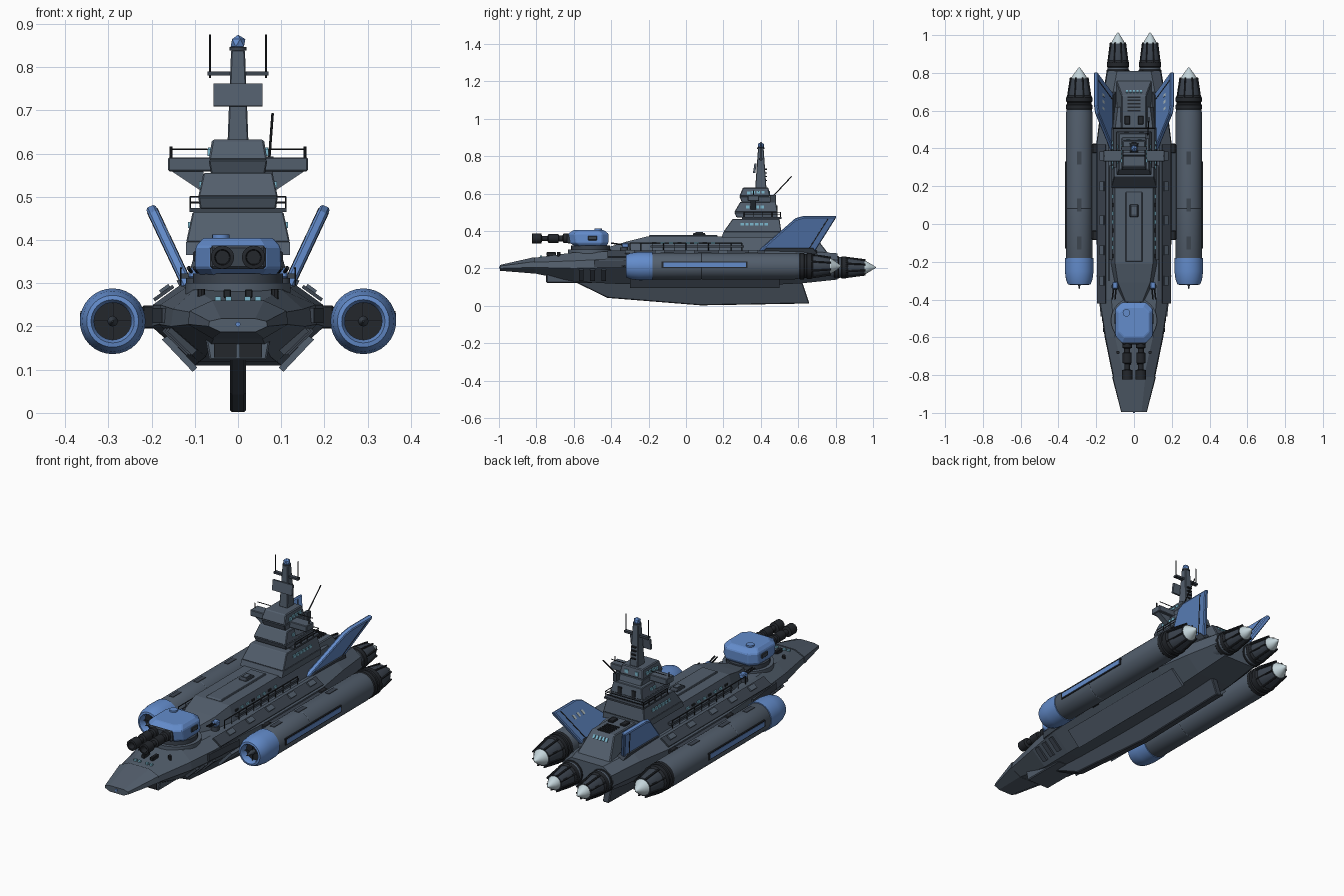
import bpy, bmesh, math
from mathutils import Vector, Matrix

if "Cube" in bpy.data.objects:
    bpy.data.objects.remove(bpy.data.objects["Cube"])

def mat(name, r, g, b):
    m = bpy.data.materials.new(name)
    m.diffuse_color = (r, g, b, 1)
    m.use_nodes = True
    m.node_tree.nodes["Principled BSDF"].inputs["Base Color"].default_value = m.diffuse_color
    return m
GREY = mat("hull grey", .085, .112, .15)
DGREY = mat("trim grey", .045, .058, .078)
DARK = mat("gunmetal black", .017, .02, .025)
BLUE = mat("accent blue", .125, .262, .6)
PALE = mat("exhaust pale", .55, .66, .7)
GLASS = mat("window cyan", .2, .48, .62)

def finish(name, bm, m, smooth=False, bevel=0):
    bmesh.ops.recalc_face_normals(bm, faces=bm.faces)
    me = bpy.data.meshes.new(name)
    bm.to_mesh(me); bm.free()
    o = bpy.data.objects.new(name, me)
    bpy.context.collection.objects.link(o)
    me.materials.append(m)
    if bevel:
        b = o.modifiers.new("bevel", 'BEVEL')
        b.width, b.segments, b.limit_method = bevel, 1, 'ANGLE'
    if smooth:
        bpy.ops.object.select_all(action='DESELECT')
        o.select_set(True)
        bpy.context.view_layer.objects.active = o
        bpy.ops.object.shade_smooth_by_angle(angle=math.radians(32))
    return o

def loft(name, rings, m, **k):
    bm = bmesh.new()
    vs = [[bm.verts.new(p) for p in r] for r in rings]
    n = len(vs[0])
    for a, b in zip(vs, vs[1:]):
        for i in range(n):
            bm.faces.new((a[i], a[(i+1) % n], b[(i+1) % n], b[i]))
    bm.faces.new(vs[0]); bm.faces.new(vs[-1])
    return finish(name, bm, m, **k)

def hull_loft(name, secs, m, **k):
    # each section: y, then half-profile (x, z) points from top to bottom
    return loft(name, [[(x, y, z) for x, z in h] + [(-x, y, z) for x, z in reversed(h)] for y, *h in secs], m, **k)

def tier(name, z0, z1, w0, w1, ya, yb, yat, ybt, m=GREY, cx=0, **k):
    r = lambda w, a, b, z: [(cx-w, a, z), (cx+w, a, z), (cx+w, b, z), (cx-w, b, z)]
    return loft(name, [r(w0, ya, yb, z0), r(w1, yat, ybt, z1)], m, **k)

def box(name, c, s, m=GREY, rot=None, **k):
    bm = bmesh.new()
    M = Matrix.Translation(c) @ (rot or Matrix()) @ Matrix.Diagonal((*s, 1))
    bmesh.ops.create_cube(bm, size=1, matrix=M)
    return finish(name, bm, m, **k)

def rod(name, a, b, r, m=DARK, r2=None, n=8):
    a, b = Vector(a), Vector(b)
    d = b - a
    bm = bmesh.new()
    M = Matrix.Translation((a+b)/2) @ d.to_track_quat('Z', 'Y').to_matrix().to_4x4()
    bmesh.ops.create_cone(bm, cap_ends=True, segments=n, radius1=r, radius2=r if r2 is None else r2, depth=d.length, matrix=M)
    return finish(name, bm, m, smooth=n > 8)

def lathe(name, cx, cz, prof, m, n=32):
    # profile of (radius, y) turned about a lengthwise axis
    return loft(name, [[(cx+r*math.cos(2*math.pi*i/n), y, cz+r*math.sin(2*math.pi*i/n)) for i in range(n)] for r, y in prof], m, smooth=True)

# Hull, nose and keel
hull_loft("hull", [
    (-.82, (.05, .255), (.105, .232), (.11, .205), (.055, .175)),
    (-.6, (.1, .285), (.15, .24), (.155, .2), (.075, .13)),
    (-.4, (.12, .29), (.18, .25), (.183, .205), (.09, .118)),
    (-.05, (.135, .295), (.197, .25), (.2, .2), (.1, .11)),
    (.42, (.135, .295), (.197, .25), (.2, .2), (.1, .11)),
    (.62, (.125, .295), (.17, .255), (.175, .195), (.1, .12)),
    (.81, (.09, .28), (.14, .245), (.145, .19), (.09, .14))], GREY)
hull_loft("nose", [
    (-.995, (.04, .218), (.066, .212), (.068, .2), (.04, .187)),
    (-.81, (.06, .26), (.112, .236), (.116, .205), (.06, .172))], GREY)
rod("nose_lamp", (0, -1, .205), (0, -.985, .205), .006, BLUE)
keel = [(-.6, .13), (-.42, .05), (.08, .01), (.66, .02), (.62, .13)]
loft("keel", [[(x, y, z if z > .1 else z-.008) for y, z in keel] for x in (-.018, .018)], DGREY, bevel=.004)
# Chin intake with two dark mouths
tier("chin_intake", .122, .2, .066, .08, -.745, -.5, -.745, -.5, bevel=.004)
for s in (1, -1):
    box("chin_mouth", (s*.03, -.746, .145), (.052, .006, .034), DARK)
    # Lower side plates, ribs and shoulder bands
    loft("bilge_plate", [[(s*x, y, z) for x, z in ((.163, .178), (.176, .17), (.105, .095), (.094, .105))] for y in (-.3, .5)], GREY)
    for y in (-.56, -.5, -.44):
        box("side_rib", (s*(.128+.1*(y+.56)), y, .168), (.02, .026, .08), DGREY, Matrix.Rotation(s*.8, 4, 'Y'))
    box("shoulder_band", (s*.172, .0, .277), (.055, .84, .008), DGREY, Matrix.Rotation(s*.62, 4, 'Y'))
    for y in (-.3, -.14, .02, .2, .36):
        box("shoulder_block", (s*.168, y, .285), (.026, .05, .014), GREY, Matrix.Rotation(s*.62, 4, 'Y'))
    box("side_step", (s*.172, -.38, .225), (.03, .22, .035), DGREY, Matrix.Rotation(-s*.1, 4, 'Z'))

# Long deckhouse with roof hatch and aft house
hull_loft("deckhouse", [
    (-.41, (.045, .315), (.055, .28)),
    (-.31, (.085, .345), (.105, .28)),
    (-.21, (.1, .37), (.125, .28)),
    (.5, (.1, .37), (.125, .28)),
    (.62, (.085, .36), (.11, .28))], GREY)
tier("roof_plate", .369, .378, .045, .042, -.2, .17, -.195, .165, bevel=.002)
tier("roof_hatch", .377, .39, .024, .02, .035, .105, .04, .1, DGREY, bevel=.003)
box("hatch_lid", (0, .07, .391), (.024, .04, .004), GREY)
tier("aft_house", .28, .385, .095, .065, .48, .76, .48, .68, bevel=.004)
for i in range(5):
    box("aft_vent", (0, .6+i*.018, .387), (.07, .008, .006), DARK)
    box("aft_light", (-.036+i*.018, .701, .361), (.011, .018, .005), GLASS, Matrix.Rotation(-.92, 4, 'X'))
for s in (1, -1):
    box("aft_hatch", (s*.035, .55, .388), (.03, .045, .012), DARK, bevel=.003)
    # Side galleries with windows
    box("gallery", (s*.122, .06, .317), (.022, .5, .012), DGREY)
    rod("gallery_rail", (s*.132, -.3, .335), (s*.132, .3, .335), .0025)
    for i in range(11):
        rod("rail_post", (s*.132, -.3+i*.06, .295), (s*.132, -.3+i*.06, .335), .002, n=6)
    for i in range(8):
        box("deck_window", (s*.1125, -.17+i*.045, .335), (.006, .022, .01), GLASS if i % 3 else DARK)

# Nacelles, pylons and engines
def nozzle(cx, cz, y, r):
    lathe("engine_collar", cx, cz, [(r*.9, y-.03), (r*1.04, y-.02), (r*1.04, y), (r*.95, y+.004), (r*.95, y+.014), (r*1.02, y+.018), (r*1.02, y+.04), (r*.9, y+.05)], DARK)
    lathe("engine_nozzle", cx, cz, [(r*.9, y+.045), (r*.92, y+.06), (r*.68, y+.14), (r*.58, y+.14), (r*.58, y+.1)], DGREY, 16)
    lathe("exhaust_cone", cx, cz, [(r*.58, y+.1), (r*.6, y+.145), (r*.42, y+.165), (r*.2, y+.185), (.002, y+.2)], PALE, 24)
    for i in range(8):
        a = i*math.pi/4+.39
        p = lambda q, yy: (cx+q*math.cos(a), yy, cz+q*math.sin(a))
        rod("nozzle_strut", p(r*.97, y+.04), p(r*.72, y+.145), .005, DARK, n=6)

for s in (1, -1):
    cx, cz = s*.29, .212
    lathe("nacelle_body", cx, cz, [(.069, -.185), (.071, -.18), (.071, .08), (.069, .083), (.071, .086), (.071, .58), (.066, .61), (.062, .66)], GREY)
    lathe("nacelle_intake", cx, cz, [(.043, -.25), (.043, -.31), (.05, -.322), (.06, -.32), (.07, -.295), (.076, -.25), (.075, -.18), (.06, -.178)], BLUE)
    lathe("intake_fan", cx, cz, [(.044, -.285), (.044, -.25)], DARK)
    lathe("intake_hub", cx, cz, [(.002, -.345), (.006, -.325), (.012, -.3), (.012, -.28)], DGREY, 16)
    for d in ((.084, .006, .003), (.003, .006, .084)):
        box("intake_vane", (cx, -.296, cz), d, DGREY)
    box("nacelle_stripe", (cx+s*.07, .1, .219), (.012, .44, .024), BLUE)
    box("stripe_frame", (cx+s*.069, .1, .219), (.01, .46, .034), DARK)
    for y in (-.1, .1, .35):
        box("nacelle_panel", (cx, y, cz+.0705), (.024, .07, .004), DGREY)
    nozzle(cx, cz, .63, .068)
    box("pylon", (s*.2, .17, .222), (.055, .5, .042), DGREY, bevel=.005)
    for y in (-.06, .4):
        box("pylon_clamp", (s*.207, y, .222), (.03, .05, .054), DARK, bevel=.004)
    lathe("main_engine", s*.085, .205, [(.055, .74), (.058, .8), (.054, .84)], GREY)
    nozzle(s*.085, .205, .815, .058)

    # Canted tail fins with rudder seam and markings
    def fin(t, y, off):
        return (s*(.117+.086*t+.914*off), y, .295+.183*t-.406*off)
    shape = [(0, .39), (.93, .585), (1, .63), (1, .805), (0, .69)]
    loft("tail_fin", [[fin(t, y, o) for t, y in shape] for o in (-.012, .012)], BLUE, bevel=.005)
    loft("rudder_seam", [[fin(t, y, o) for t, y in ((.05, .652), (.95, .756), (.95, .762), (.05, .658))] for o in (-.0135, .0135)], DARK)
    loft("fin_root", [[fin(t, y, o) for t, y in ((-.05, .4), (.1, .43), (.1, .68), (-.05, .7))] for o in (-.018, .018)], DGREY)
    for i in range(3):
        y = .6+i*.035
        loft("fin_mark", [[fin(t, yy, o) for t, yy in ((.6, y), (.72, y+.01), (.72, y+.024), (.6, y+.014))] for o in (-.0135, -.011)], PALE)

# Main turret with twin barrels
def disc(name, y, z0, z1, r, m):
    rod(name, (0, y, z0), (0, y, z1), r, m, n=32)
disc("turret_ring", -.51, .27, .3, .122, GREY)
disc("turret_collar", -.51, .3, .322, .104, DGREY)
def oct_ring(w, a, b, c, z):
    return [(-w+c, a, z), (w-c, a, z), (w, a+c, z), (w, b-c, z), (w-c, b, z), (-w+c, b, z), (-w, b-c, z), (-w, a+c, z)]
loft("turret", [oct_ring(.085, -.59, -.43, .03, .315), oct_ring(.1, -.62, -.415, .035, .335),
                oct_ring(.098, -.63, -.415, .035, .385), oct_ring(.08, -.6, -.44, .03, .405)], BLUE, bevel=.004)
box("gun_mantlet", (0, -.622, .36), (.13, .03, .054), DGREY, bevel=.006)
rod("turret_hatch", (-.04, -.47, .4), (-.04, -.47, .413), .02, BLUE, n=16)
for s in (1, -1):
    lathe("gun_barrel", s*.036, .36, [(.025, -.62), (.025, -.655), (.016, -.66), (.016, -.68), (.024, -.682), (.024, -.735), (.014, -.74),
          (.014, -.77), (.027, -.774), (.027, -.822), (.018, -.824), (.016, -.79)], DARK, 20)
    box("turret_sight", (s*.099, -.5, .362), (.01, .05, .024), DGREY, bevel=.003)
    # Small twin deck guns and bow fittings
    rod("deck_gun_base", (s*.1, -.33, .28), (s*.1, -.33, .312), .02, DGREY, n=12)
    box("deck_gun", (s*.1, -.325, .323), (.03, .036, .024), BLUE, bevel=.004)
    for d in (-.007, .007):
        rod("deck_gun_barrel", (s*.1+d, -.33, .325), (s*.108+d, -.4, .335), .004)
    rod("bollard", (s*.085, -.68, .262), (s*.085, -.68, .287), .009)
    box("anchor_winch", (s*.025, -.72, .276), (.018, .05, .02), DARK, bevel=.003)
    for i in range(2):
        box("bow_light", (s*(.022+i*.024), -.775, .265), (.014, .012, .009), GLASS)

# Bridge tower tiers
tier("tower_base", .365, .395, .12, .12, .19, .51, .2, .51)
tier("tower_lower", .395, .465, .12, .105, .2, .51, .25, .5, bevel=.003)
tier("tower_deck", .465, .474, .112, .112, .3, .51, .3, .51, DGREY)
tier("tower_middle", .472, .5, .088, .092, .27, .49, .258, .49, bevel=.003)
tier("tower_middle_top", .5, .555, .092, .08, .258, .49, .29, .48, bevel=.003)
tier("bridge", .55, .585, .062, .068, .3, .46, .285, .45, bevel=.003)
tier("bridge_roof", .585, .632, .068, .06, .285, .45, .305, .44, bevel=.004)
box("bridge_wing", (0, .36, .575), (.324, .06, .032), bevel=.003)
for s in (1, -1):
    loft("wing_brace", [[(s*x, y, z) for x, z in ((.08, .51), (.155, .56), (.08, .56))] for y in (.345, .375)], GREY)
    rod("wing_pole", (s*.155, .36, .59), (s*.155, .36, .616), .003)
    rod("wing_rail", (s*.07, .388, .61), (s*.158, .388, .61), .002)
    box("side_lamp", (s*.066, .335, .602), (.01, .02, .016), GLASS)
    for z, x, y0, n in ((.435, .1125, .3, 6), (.528, .087, .33, 4), (.607, .0655, .36, 3)):
        for i in range(n):
            box("side_window", (s*x, y0+i*.026, z), (.007, .018, .014), GLASS)
    for z in (.487, .5):
        rod("deck_rail", (s*.11, .31, z), (s*.11, .505, z), .002)
        rod("stern_rail", (0, .505, z), (s*.11, .505, z), .002)
    for y in (.31, .36, .41, .46, .505):
        rod("deck_post", (s*.11, y, .47), (s*.11, y, .5), .002, n=6)
    box("rear_window", (s*.03, .4455, .605), (.02, .006, .018), GLASS)
    box("rear_door", (s*.04, .4865, .515), (.022, .006, .04), DARK)

# Mast, radar plate, yard and aerials
tier("mast", .63, .84, .024, .016, .37, .43, .385, .415, bevel=.003)
box("radar_plate", (0, .368, .735), (.114, .012, .052), GREY, Matrix.Rotation(-.15, 4, 'X'))
box("yard", (0, .4, .785), (.14, .02, .01), DGREY)
for z in (.67, .69, .71, .73):
    box("mast_step", (0, .424, z), (.025, .018, .006), DARK)
rod("mast_cap", (0, .4, .838), (0, .4, .846), .02, DGREY, n=12)
bm = bmesh.new()
bmesh.ops.create_icosphere(bm, subdivisions=1, radius=.019, matrix=Matrix.Translation((0, .4, .856)))
finish("mast_lamp", bm, BLUE)
for s in (1, -1):
    rod("aerial", (s*.065, .4, .775), (s*.065, .4, .875), .0025)
box("aerial_mount", (.072, .465, .573), (.02, .03, .04), DGREY)
rod("whip_aerial", (.072, .465, .585), (.08, .565, .692), .003)
